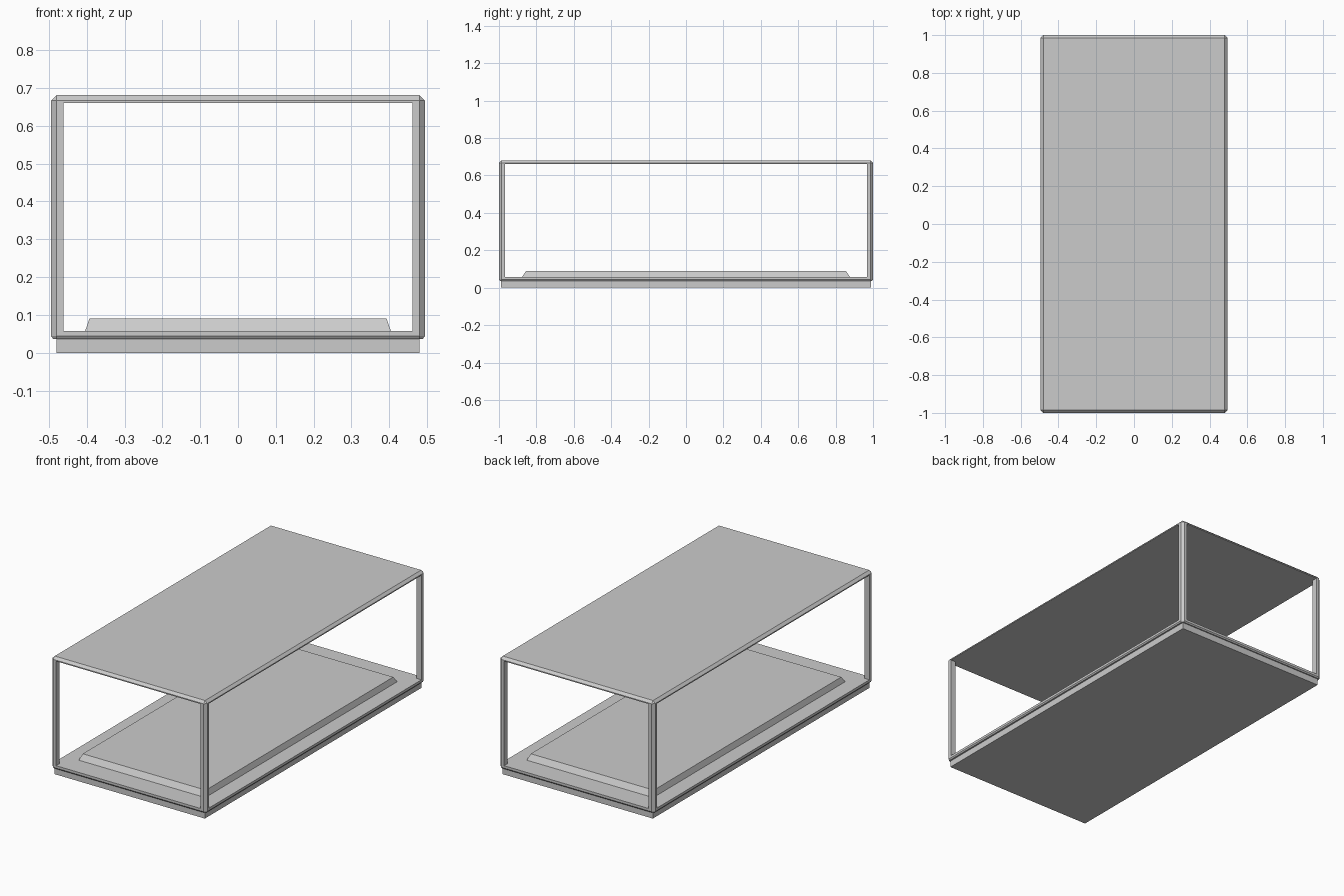
import bpy, bmesh

if "Cube" in bpy.data.objects:
    bpy.data.objects.remove(bpy.data.objects["Cube"])


def ring(hx, hy, z, c):
    """Rectangle at height z with its corners cut by c."""
    pts = []
    for sx, sy, flip in ((1, 1, 0), (-1, 1, 1), (-1, -1, 0), (1, -1, 1)):
        pair = [(sx * hx, sy * (hy - c), z), (sx * (hx - c), sy * hy, z)]
        pts += pair[::-1] if flip else pair
    return pts


def loft(name, rings):
    """Closed flat-faced solid skinned through equal-sized point rings."""
    bm = bmesh.new()
    loops = [[bm.verts.new(p) for p in r] for r in rings]
    n = len(loops[0])
    for a, b in zip(loops, loops[1:]):
        for i in range(n):
            j = (i + 1) % n
            bm.faces.new((a[i], a[j], b[j], b[i]))
    bm.faces.new(loops[0][::-1])
    bm.faces.new(loops[-1])
    bmesh.ops.remove_doubles(bm, verts=bm.verts[:], dist=1e-5)
    bmesh.ops.dissolve_degenerate(bm, edges=bm.edges[:], dist=1e-5)
    bmesh.ops.recalc_face_normals(bm, faces=bm.faces[:])
    me = bpy.data.meshes.new(name)
    bm.to_mesh(me)
    bm.free()
    ob = bpy.data.objects.new(name, me)
    bpy.context.collection.objects.link(ob)
    return ob


X, Y, C = 0.494, 1.0, 0.014  # frame half sizes and chamfer

# Recessed plinth under the frame
loft("plinth", [ring(0.48, 0.988, 0.0, 0), ring(0.48, 0.988, 0.038, 0)])

# Floor tray with a slanted lower lip
loft("floor_tray", [ring(X - 0.005, Y - 0.005, 0.037, C - 0.005),
                    ring(X, Y, 0.044, C),
                    ring(X, Y, 0.058, C)])

# Raised bed with sloping sides
loft("raised_bed", [ring(0.404, 0.876, 0.058, 0), ring(0.393, 0.855, 0.09, 0)])

# Roof panel with chamfered top edges
loft("roof_panel", [ring(X, Y, 0.661, C), ring(X, Y, 0.667, C),
                    ring(X - C, Y - C, 0.681, 0)])

# Four corner posts, outer edge chamfered
ix, iy = 0.462, 0.968
section = [(ix, iy), (X, iy), (X, Y - C), (X - C, Y), (ix, Y)]
for sx, side in ((-1, "left"), (1, "right")):
    for sy, end in ((-1, "front"), (1, "back")):
        loft(f"{end}_{side}_post",
             [[(sx * x, sy * y, z) for x, y in section] for z in (0.058, 0.661)])
